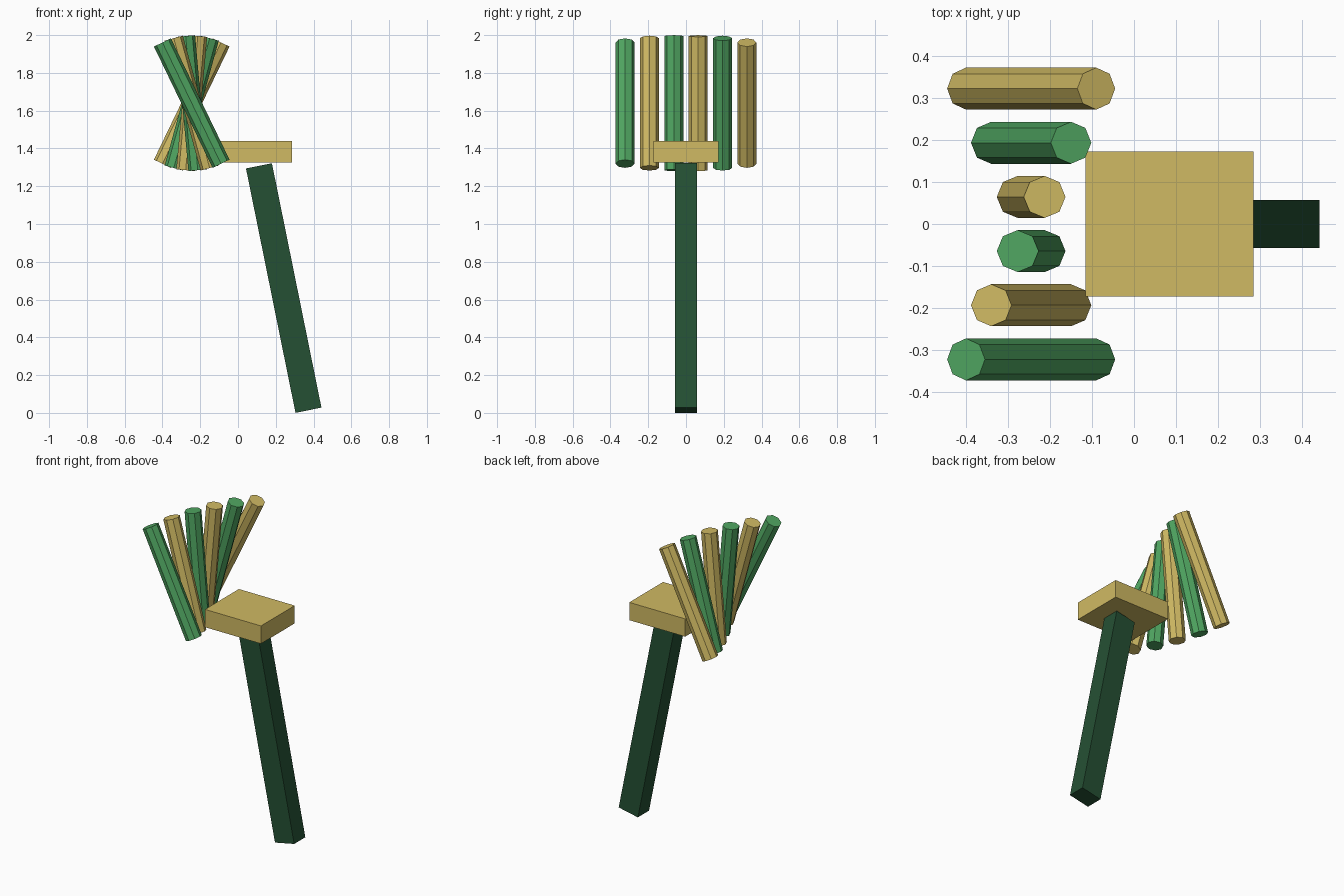
import bpy

if "Cube" in bpy.data.objects:
    bpy.data.objects.remove(bpy.data.objects["Cube"])


def material(name, rgb):
    m = bpy.data.materials.new(name)
    m.diffuse_color = (*rgb, 1)
    m.use_nodes = True
    m.node_tree.nodes["Principled BSDF"].inputs["Base Color"].default_value = m.diffuse_color
    return m


gold = material("gold", (0.63, 0.49, 0.125))
green = material("green", (0.08, 0.38, 0.12))
dark_green = material("dark_green", (0.018, 0.08, 0.034))


def finish(name, mat):
    ob = bpy.context.object
    ob.name = name
    ob.data.materials.append(mat)
    return ob


def box(name, size, loc, mat, tilt=0.0):
    bpy.ops.mesh.primitive_cube_add(size=1, location=loc, rotation=(0, tilt, 0))
    ob = finish(name, mat)
    ob.scale = size
    return ob


# Leaning square handle and the flat head block on top of it
box("handle", (0.14, 0.114, 1.32), (0.242, 0, 0.661), dark_green, -0.2)
box("head_block", (0.40, 0.345, 0.115), (0.085, 0, 1.3825), gold)

# Row of six eight-sided bristles, fanned by increasing tilt
for i in range(6):
    k = i - 2.5
    bpy.ops.mesh.primitive_cylinder_add(
        vertices=8, radius=0.05, depth=0.713,
        location=(-0.245, k * 0.129, 1.64), rotation=(0, k * 0.18, 0))
    finish(f"bristle_{i + 1}", gold if i % 2 else green)
